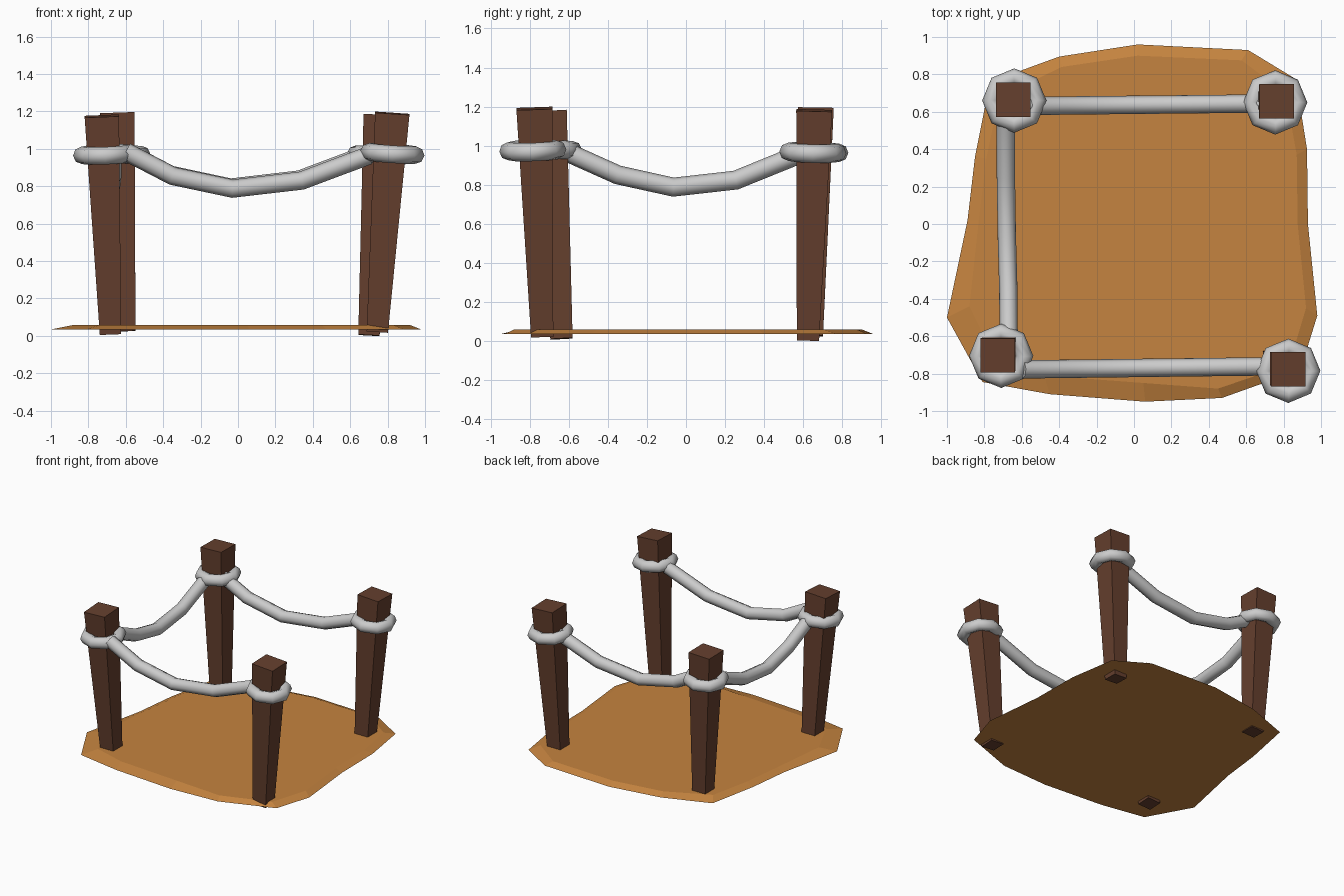
import bpy, bmesh
from math import pi, sqrt, cos, sin
from mathutils import Vector, Matrix

if "Cube" in bpy.data.objects:
    bpy.data.objects.remove(bpy.data.objects["Cube"])


def material(name, rgb):
    m = bpy.data.materials.new(name)
    m.diffuse_color = (*rgb, 1)
    m.use_nodes = True
    m.node_tree.nodes["Principled BSDF"].inputs["Base Color"].default_value = m.diffuse_color
    return m


SAND = material("sand", (0.56, 0.23, 0.05))
WOOD = material("wood", (0.13, 0.05, 0.027))


def add_object(name, bm, mat=None, smooth=False):
    bmesh.ops.recalc_face_normals(bm, faces=bm.faces)
    me = bpy.data.meshes.new(name)
    for f in bm.faces:
        f.smooth = smooth
    bm.to_mesh(me)
    bm.free()
    ob = bpy.data.objects.new(name, me)
    bpy.context.collection.objects.link(ob)
    if mat:
        me.materials.append(mat)
    return ob


# Floor: irregular slab whose lower outline flares past the top
LOWER = [(.02, .96), (.61, .93), (.865, .775), (.925, .4), (.93, 0), (.98, -.49),
         (.89, -.78), (.47, -.93), (.06, -.95), (-.45, -.91), (-.81, -.845),
         (-1, -.5), (-.89, .02), (-.85, .36), (-.77, .76), (-.4, .895)]
UPPER = [(.02, .9), (.575, .875), (.81, .7), (.87, .37), (.875, 0), (.92, -.45),
         (.83, -.75), (.45, -.88), (.05, -.85), (-.48, -.81), (-.74, -.73),
         (-.88, -.44), (-.83, .02), (-.79, .35), (-.72, .68), (-.385, .84)]
bm = bmesh.new()
lo = [bm.verts.new((x, y, .034)) for x, y in LOWER]
up = [bm.verts.new((x, y, .058)) for x, y in UPPER]
bm.faces.new(lo)
bm.faces.new(up)
for i in range(len(lo)):
    j = (i + 1) % len(lo)
    bm.faces.new((lo[i], lo[j], up[j], up[i]))
add_object("floor", bm, SAND)


# Leaning tapered post along the line from base to top
def post(name, base, top):
    base, top = Vector(base), Vector(top)
    axis = top - base
    turn = Vector((0, 0, 1)).rotation_difference(axis).to_matrix().to_4x4()
    bm = bmesh.new()
    bmesh.ops.create_cone(bm, cap_ends=True, segments=4, radius1=.057 * sqrt(2),
                          radius2=.092 * sqrt(2), depth=axis.length)
    # square the faces to the axes whatever the cone's starting angle
    a = bm.verts[:][0].co
    if min(abs(a.x), abs(a.y)) < .01:
        bm.transform(Matrix.Rotation(pi / 4, 4, 'Z'))
    bm.transform(Matrix.Translation((base + top) / 2) @ turn)
    add_object(name, bm, WOOD)
    return turn


# Eight-sided rope ring around a post
def ring(name, centre, turn, major=.125, minor=.047, n=8, k=8):
    bm = bmesh.new()
    v = [[bm.verts.new(((major + minor * cos(2 * pi * j / k)) * cos(2 * pi * i / n),
                        (major + minor * cos(2 * pi * j / k)) * sin(2 * pi * i / n),
                        minor * sin(2 * pi * j / k))) for j in range(k)] for i in range(n)]
    for i in range(n):
        for j in range(k):
            p, q = (i + 1) % n, (j + 1) % k
            bm.faces.new((v[i][j], v[p][j], v[p][q], v[i][q]))
    bm.transform(Matrix.Translation(centre) @ turn)
    add_object(name, bm, smooth=True)


# Sagging rope tube
def rope(name, pts):
    cu = bpy.data.curves.new(name, 'CURVE')
    cu.dimensions = '3D'
    cu.bevel_depth = .049
    cu.bevel_resolution = 2
    cu.use_fill_caps = True
    sp = cu.splines.new('POLY')
    sp.points.add(len(pts) - 1)
    for p, c in zip(sp.points, pts):
        p.co = (*c, 1)
    sp.use_smooth = True
    bpy.context.collection.objects.link(bpy.data.objects.new(name, cu))


# name, base, top, ring centre
POSTS = [
    ("back_left", (-.605, .645, .025), (-.645, .665, 1.192), (-.64, .66, .965)),
    ("back_right", (.70, .625, .003), (.763, .657, 1.18), (.755, .65, .965)),
    ("front_left", (-.682, -.638, .01), (-.728, -.703, 1.175), (-.71, -.705, .97)),
    ("front_right", (.745, -.737, .022), (.825, -.777, 1.19), (.825, -.785, .975)),
]
for name, base, top, centre in POSTS:
    ring(name + "_ring", centre, post(name + "_post", base, top))

# Ropes on the front, back and left; the right side stays open
SAG = [(-.6, .985), (-.35, .855), (-.03, .787), (.34, .83), (.7, .965)]
rope("front_rope", [(x, -.77 + .012 * x, z) for x, z in SAG])
rope("back_rope", [(x - .01, .637 + .01 * x, z + .006) for x, z in SAG])
rope("left_rope", [(-.67, -.64, .98), (-.672, -.35, .85), (-.68, -.065, .787),
                   (-.685, .255, .823), (-.685, .58, .955)])
